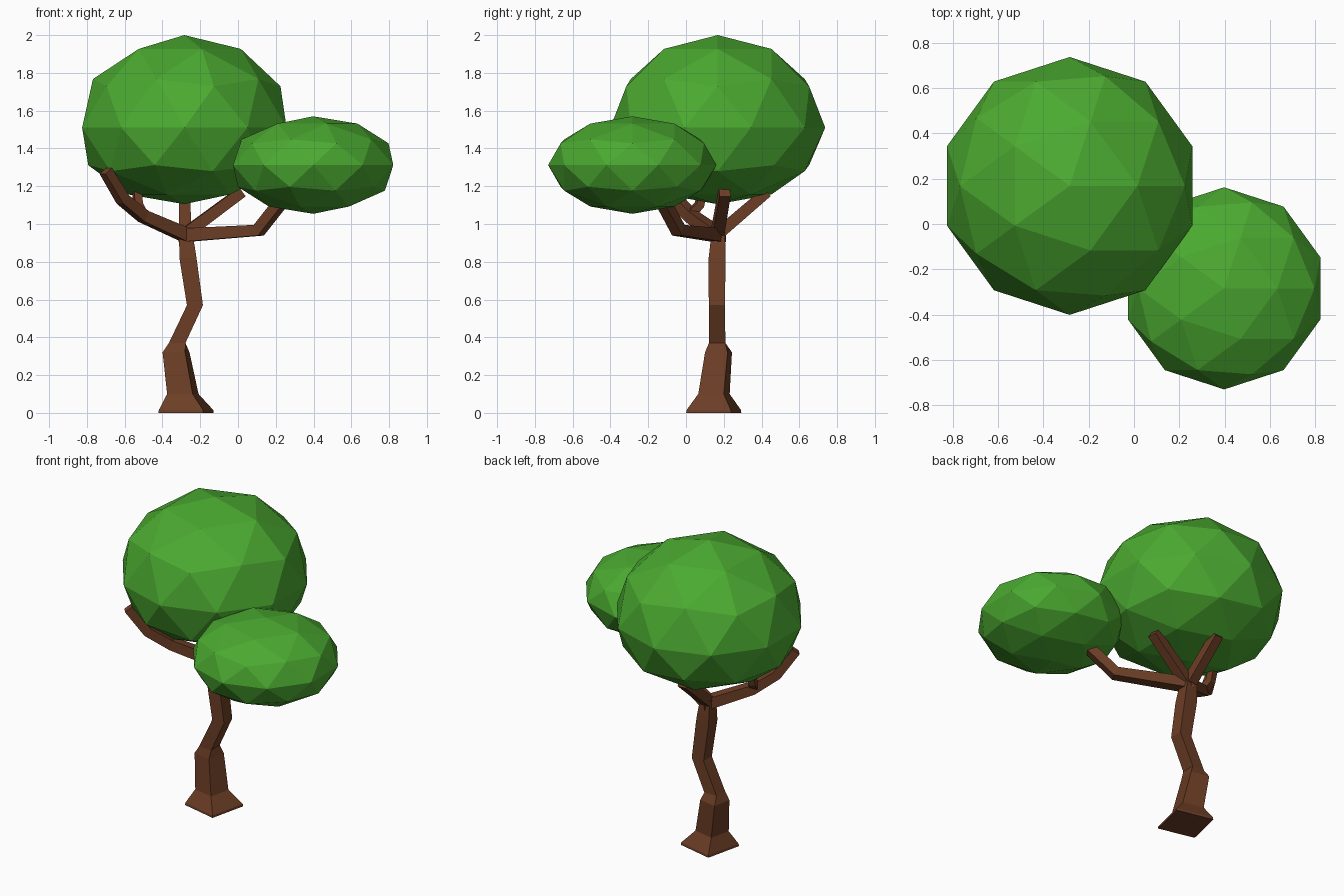
import bpy, bmesh, math
from mathutils import Vector

if "Cube" in bpy.data.objects:
    bpy.data.objects.remove(bpy.data.objects["Cube"])


def material(name, rgb):
    m = bpy.data.materials.new(name)
    m.diffuse_color = (*rgb, 1)
    m.use_nodes = True
    m.node_tree.nodes["Principled BSDF"].inputs["Base Color"].default_value = m.diffuse_color
    return m


LEAF = material("leaf green", (0.07, 0.40, 0.03))
BARK = material("bark brown", (0.15, 0.048, 0.019))


def finish(bm, name, mat):
    bmesh.ops.recalc_face_normals(bm, faces=bm.faces)
    mesh = bpy.data.meshes.new(name)
    bm.to_mesh(mesh)
    bm.free()
    mesh.materials.append(mat)
    bpy.context.collection.objects.link(bpy.data.objects.new(name, mesh))


def loft(name, rings):
    """Join four-sided rings into a capped limb."""
    bm = bmesh.new()
    loops = [[bm.verts.new(p) for p in ring] for ring in rings]
    for a, b in zip(loops, loops[1:]):
        for i in range(4):
            j = (i + 1) % 4
            bm.faces.new((a[i], a[j], b[j], b[i]))
    bm.faces.new(loops[0])
    bm.faces.new(loops[-1])
    finish(bm, name, BARK)


def flat_ring(x, y, z, r, turn):
    angles = [math.radians(turn + 90 * i) for i in range(4)]
    return [(x + r * math.cos(a), y + r * math.sin(a), z) for a in angles]


def branch(name, points, radii):
    """Square limb swept along a bent path."""
    pts = [Vector(p) for p in points]
    rings = []
    for i, (p, r) in enumerate(zip(pts, radii)):
        t = Vector()
        if i > 0:
            t += (p - pts[i - 1]).normalized()
        if i < len(pts) - 1:
            t += (pts[i + 1] - p).normalized()
        t.normalize()
        side = t.cross(Vector((0, 0, 1))).normalized()
        up = side.cross(t)
        rings.append([p + r * (sx * side + su * up)
                      for sx, su in ((-1, -1), (1, -1), (1, 1), (-1, 1))])
    loft(name, rings)


def canopy(name, centre, radius, top, bottom, flatten=0.0):
    """Faceted leaf ball, with separate heights above and below its middle."""
    bm = bmesh.new()
    bmesh.ops.create_icosphere(bm, subdivisions=2, radius=1)
    for v in bm.verts:
        z = v.co.z
        h = top if z > 0 else bottom + flatten * (1 + z)
        v.co = Vector(centre) + Vector((v.co.x * radius, v.co.y * radius, z * h))
    finish(bm, name, LEAF)


# Leaf masses
canopy("large_canopy", (-0.284, 0.168, 1.51), 0.569, 0.49, 0.405, 0.07)
canopy("small_canopy", (0.398, -0.284, 1.312), 0.446, 0.258, 0.258)

# Crooked trunk with a flared foot
loft("trunk", [flat_ring(*r) for r in (
    (-0.275, 0.147, 0.00, 0.172, -58),
    (-0.275, 0.147, 0.015, 0.170, -58),
    (-0.292, 0.148, 0.10, 0.098, -58),
    (-0.328, 0.172, 0.32, 0.086, -56),
    (-0.322, 0.165, 0.37, 0.062, -45),
    (-0.228, 0.163, 0.57, 0.060, -45),
    (-0.265, 0.165, 0.82, 0.064, -45),
    (-0.270, 0.168, 0.88, 0.058, -45),
    (-0.280, 0.170, 0.97, 0.048, -45))])

# Branches
branch("right_branch", ((-0.30, 0.18, 0.94), (0.11, -0.04, 0.967), (0.27, -0.15, 1.17)),
       (0.036, 0.031, 0.029))
branch("left_branch", ((-0.25, 0.18, 0.93), (-0.50, 0.03, 1.04), (-0.61, -0.06, 1.13),
                       (-0.70, -0.13, 1.28)), (0.036, 0.031, 0.029, 0.026))
branch("left_twig", ((-0.51, 0.02, 1.05), (-0.53, 0.07, 1.10), (-0.535, 0.10, 1.21)),
       (0.024, 0.022, 0.02))
branch("back_branch", ((-0.28, 0.15, 0.93), (-0.282, 0.43, 1.17)), (0.032, 0.029))
branch("inner_right_branch", ((-0.29, 0.165, 0.94), (0.02, 0.205, 1.17)), (0.032, 0.029))
